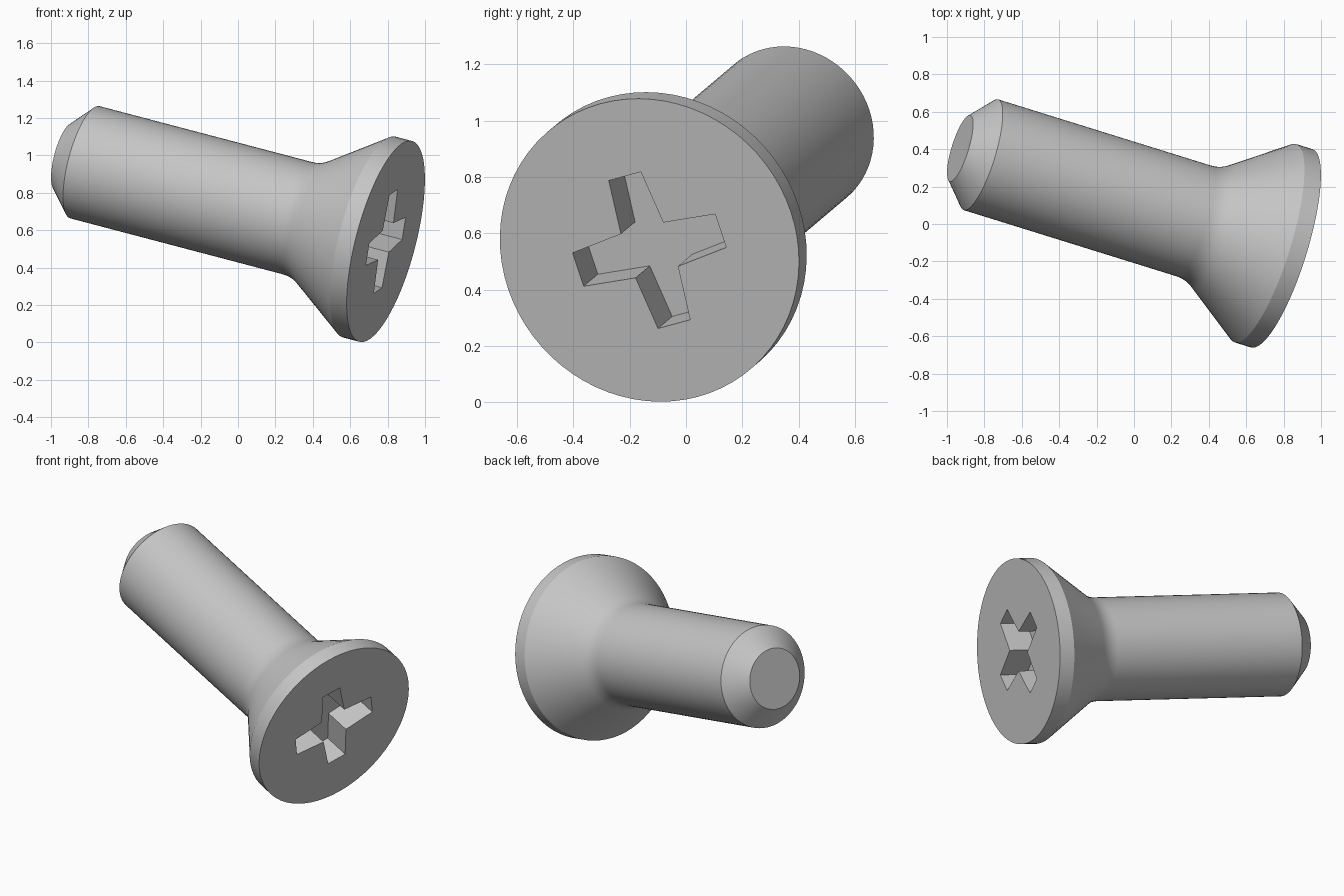
import bpy, bmesh, math
from mathutils import Matrix, Vector

if "Cube" in bpy.data.objects:
    bpy.data.objects.remove(bpy.data.objects["Cube"])

steel = bpy.data.materials.new("plain grey steel")
steel.use_nodes = True
grey = (0.56, 0.56, 0.56, 1)
steel.diffuse_color = grey
steel.node_tree.nodes["Principled BSDF"].inputs["Base Color"].default_value = grey

# Tilted frame: local z leaves the head face, local y follows one recess arm
axis = Vector((0.926, -0.288, -0.2436)).normalized()
arm = Vector((0.0418, -0.0875, 0.2625))
arm = (arm - axis * arm.dot(axis)).normalized()
frame = Matrix((arm.cross(axis), arm, axis)).transposed().to_4x4()
frame.translation = (0.79, -0.13, 0.54)


def make_object(name, bm):
    bmesh.ops.recalc_face_normals(bm, faces=bm.faces)
    mesh = bpy.data.meshes.new(name)
    bm.to_mesh(mesh)
    bm.free()
    mesh.materials.append(steel)
    obj = bpy.data.objects.new(name, mesh)
    obj.matrix_world = frame
    bpy.context.collection.objects.link(obj)
    return obj


def lathe(name, profile, sides=72):
    """Turn (radius, height) points around local z, with flat end caps."""
    bm = bmesh.new()
    rings = []
    for r, z in profile:
        rings.append([bm.verts.new((r * math.cos(a), r * math.sin(a), z))
                      for a in (math.tau * i / sides for i in range(sides))])
    for low, high in zip(rings, rings[1:]):
        for i in range(sides):
            j = (i + 1) % sides
            bm.faces.new((low[i], low[j], high[j], high[i]))
    bm.faces.new(rings[0])
    bm.faces.new(rings[-1])
    return make_object(name, bm)


# Chamfered shank, small neck fillet, countersunk head with a short rim
shank_r, head_r, neck_z, rim_z = 0.31, 0.555, -0.45, -0.095
neck = Vector((shank_r, neck_z))
slope = (Vector((head_r, rim_z)) - neck).normalized()
start, end = neck - Vector((0, 0.06)), neck + slope * 0.06
fillet = [start * (1 - t) ** 2 + neck * 2 * t * (1 - t) + end * t * t
          for t in (i / 5 for i in range(6))]
screw = lathe("countersunk_screw",
              [(0.185, -1.857), (shank_r, -1.737), *fillet,
               (head_r, rim_z), (head_r, 0)])

# Cross recess: four tapered arms cut straight into the head
bm = bmesh.new()
outline = []
for k in range(4):
    turn = Matrix.Rotation(k * math.pi / 2, 3, 'Z')
    for p in ((0.063, 0.28), (-0.063, 0.28), (-0.083, 0.083)):
        outline.append(bm.verts.new(turn @ Vector((*p, -0.175))))
floor = bm.faces.new(outline)
walls = bmesh.ops.extrude_face_region(bm, geom=[floor])
bmesh.ops.translate(bm, vec=(0, 0, 0.3),
                    verts=[g for g in walls["geom"] if isinstance(g, bmesh.types.BMVert)])
cutter = make_object("recess_cutter", bm)
cutter.hide_render = True

cut = screw.modifiers.new("cross recess", 'BOOLEAN')
cut.operation = 'DIFFERENCE'
cut.solver = 'EXACT'
cut.object = cutter
bpy.ops.object.select_all(action='DESELECT')
screw.select_set(True)
bpy.context.view_layer.objects.active = screw
bpy.ops.object.modifier_apply(modifier=cut.name)
bpy.data.objects.remove(cutter)
bpy.ops.object.shade_smooth_by_angle(angle=math.radians(25))
